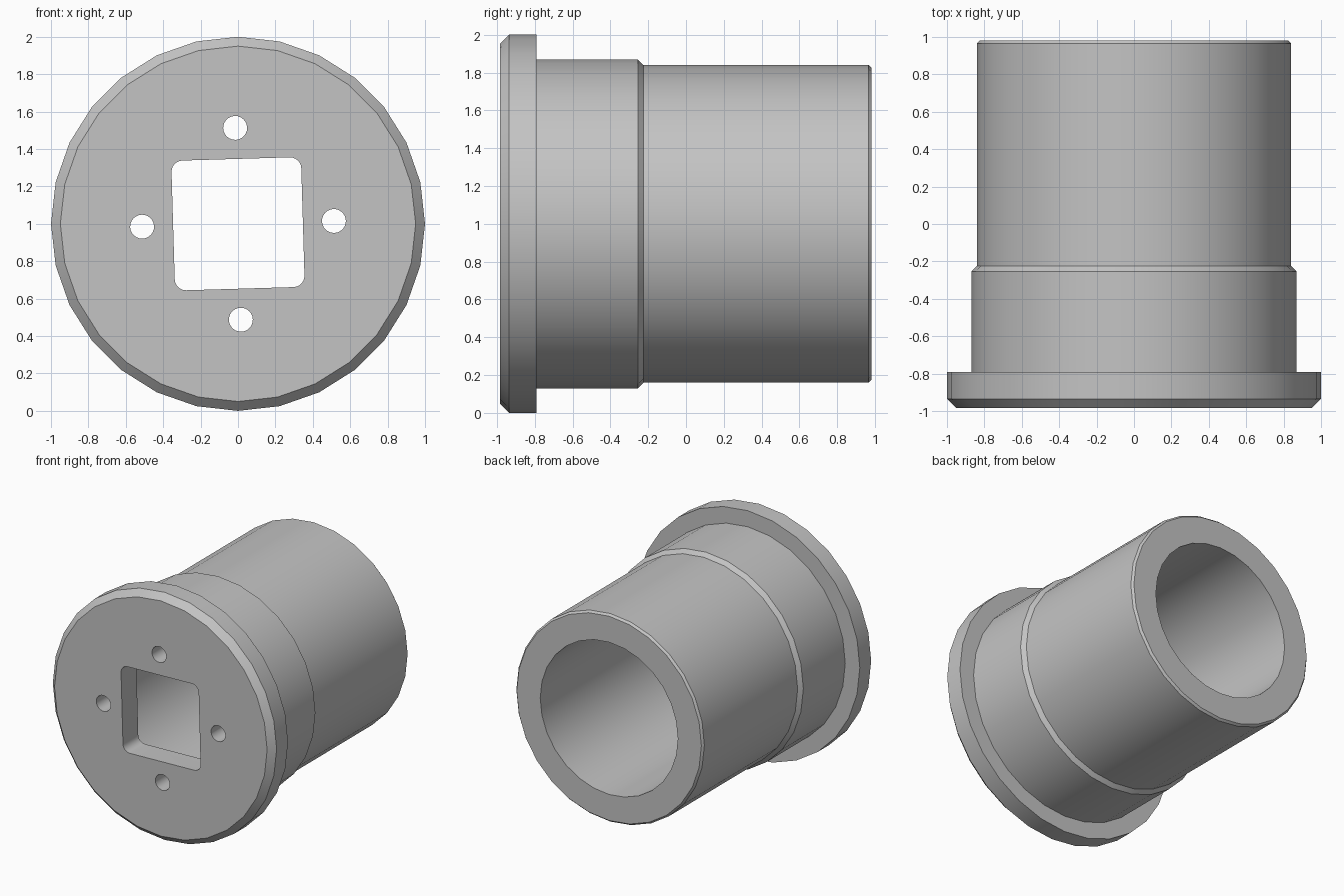
import bpy, bmesh, math
from mathutils import Matrix, Vector

if "Cube" in bpy.data.objects:
    bpy.data.objects.remove(bpy.data.objects["Cube"])

SIDES = 28
TILT = math.radians(1.7)      # slight turn of the hole pattern
CENTRE = Vector((0, 0, 1))

grey = bpy.data.materials.new("plain_grey")
grey.use_nodes = True
colour = (0.55, 0.55, 0.55, 1)
grey.diffuse_color = colour
grey.node_tree.nodes["Principled BSDF"].inputs["Base Color"].default_value = colour


def make_object(name, bm):
    bmesh.ops.recalc_face_normals(bm, faces=bm.faces)
    mesh = bpy.data.meshes.new(name)
    bm.to_mesh(mesh)
    bm.free()
    mesh.materials.append(grey)
    obj = bpy.data.objects.new(name, mesh)
    bpy.context.collection.objects.link(obj)
    return obj


def add_prism(bm, outline, y0, y1):
    """Extrude an (x, z) outline along y."""
    face = bm.faces.new([bm.verts.new((x, y0, z)) for x, z in outline])
    out = bmesh.ops.extrude_face_region(bm, geom=[face])
    moved = [v for v in out["geom"] if isinstance(v, bmesh.types.BMVert)]
    bmesh.ops.translate(bm, verts=moved, vec=(0, y1 - y0, 0))


def arc(cx, cz, r, start, sweep, n):
    return [(cx + r * math.cos(start + sweep * i / n),
             cz + r * math.sin(start + sweep * i / n)) for i in range(n + 1)]


# Flanged sleeve: (radius, y) profile turned about the y axis
profile = [(0, -0.985), (0.95, -0.985), (1.0, -0.935), (1.0, -0.79),
           (0.87, -0.79), (0.87, -0.255), (0.84, -0.225), (0.84, 0.965),
           (0.825, 0.982), (0.615, 0.982), (0.615, -0.79), (0, -0.79)]
bm = bmesh.new()
verts = [bm.verts.new((r, y, 1)) for r, y in profile]
edges = [bm.edges.new(pair) for pair in zip(verts, verts[1:])]
bmesh.ops.spin(bm, geom=verts + edges, cent=CENTRE, axis=(0, 1, 0),
               angle=math.tau, steps=SIDES, use_duplicate=False)
bmesh.ops.remove_doubles(bm, verts=bm.verts, dist=0.0005)
sleeve = make_object("flanged_sleeve", bm)

# Cutter: rounded square window and four screw holes
bm = bmesh.new()
half, corner = 0.347, 0.06
inner = half - corner
square = []
for k, (sx, sz) in enumerate([(1, 1), (-1, 1), (-1, -1), (1, -1)]):
    square += arc(sx * inner, sz * inner, corner, k * math.pi / 2, math.pi / 2, 6)
add_prism(bm, square, -1.2, -0.5)
for k in range(4):
    a = k * math.pi / 2
    hole = arc(0.513 * math.cos(a), 0.513 * math.sin(a), 0.064, 0, math.tau, 24)[:-1]
    add_prism(bm, hole, -1.2, -0.5)
bmesh.ops.transform(bm, verts=bm.verts,
                    matrix=Matrix.Translation(CENTRE) @ Matrix.Rotation(-TILT, 4, 'Y'))
cutter = make_object("hole_cutter", bm)
cutter.hide_render = True

# Cut the holes, then smooth the round walls and keep the rims sharp
cut = sleeve.modifiers.new("holes", 'BOOLEAN')
cut.operation = 'DIFFERENCE'
cut.solver = 'EXACT'
cut.object = cutter
bpy.ops.object.select_all(action='DESELECT')
sleeve.select_set(True)
bpy.context.view_layer.objects.active = sleeve
bpy.ops.object.modifier_apply(modifier=cut.name)
bpy.data.objects.remove(cutter)
bpy.ops.object.shade_smooth_by_angle(angle=math.radians(30))
